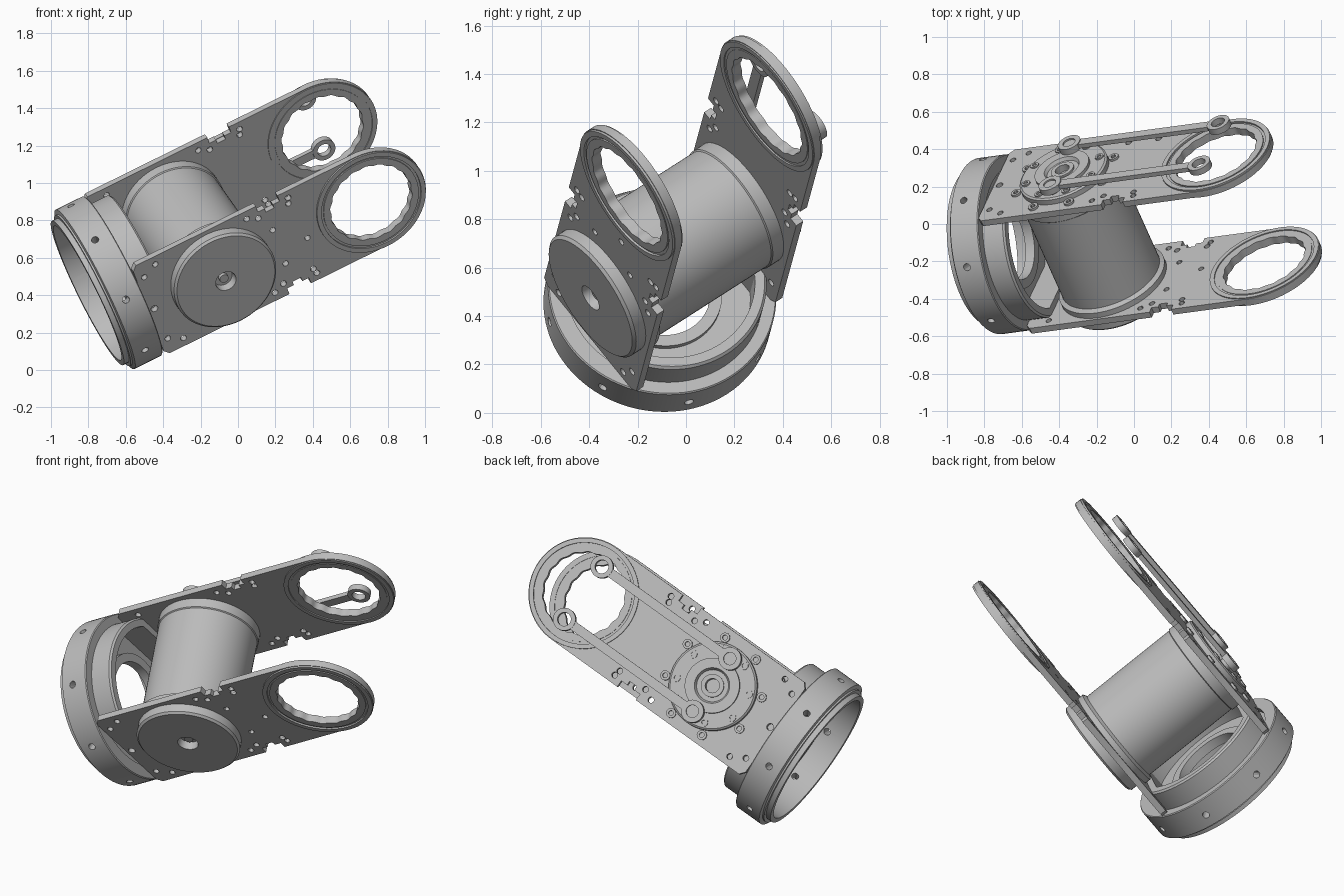
import bpy, bmesh
from math import sin, cos, pi, radians
from mathutils import Matrix, Vector

cube = bpy.data.objects.get("Cube")
if cube:
    bpy.data.objects.remove(cube)

# Tilted frame: X along the arm, Y along the motor axis, Z across the plates
u = Vector((.89, .12, .44)).normalized()
v = Vector((-.347, .788, .507))
v = (v - u * v.dot(u)).normalized()
w = u.cross(v)
FRAME = Matrix.Translation((.574, .063, 1.093)) @ Matrix((u, v, w)).transposed().to_4x4()
ALONG_U = Matrix.Rotation(radians(90), 4, 'Y')
ALONG_V = Matrix.Rotation(radians(-90), 4, 'X')
FLAT = Matrix.Rotation(radians(90), 4, 'X')

grey = bpy.data.materials.new("satin_grey")
grey.use_nodes = True
grey.diffuse_color = (.5, .5, .5, 1)
grey.node_tree.nodes["Principled BSDF"].inputs["Base Color"].default_value = (.5, .5, .5, 1)

MOTOR = -.905     # motor position along the arm
HALF = .315       # half width of a plate
GAP = .365        # plate offset from the middle
THICK = .036


def finish(ob, local):
    ob.data.materials.append(grey)
    ob.matrix_world = FRAME @ local
    bpy.ops.object.select_all(action='DESELECT')
    ob.select_set(True)
    bpy.context.view_layer.objects.active = ob
    if ob.type == 'CURVE':
        bpy.ops.object.convert(target='MESH')
    bpy.ops.object.shade_smooth_by_angle(angle=radians(30))
    return bpy.context.view_layer.objects.active


def lathe(name, profile, local, steps=64, clip=None):
    """Spin a closed (radius, height) profile, optionally trimmed flat on two sides."""
    bm = bmesh.new()
    vs = [bm.verts.new((r, 0, h)) for r, h in profile]
    es = [bm.edges.new((vs[i - 1], vs[i])) for i in range(len(vs))]
    bmesh.ops.spin(bm, geom=vs + es, axis=(0, 0, 1), cent=(0, 0, 0), angle=2 * pi,
                   steps=steps, use_merge=True)
    bmesh.ops.remove_doubles(bm, verts=bm.verts[:], dist=1e-5)
    for side in ((1, -1) if clip else ()):
        cut = bmesh.ops.bisect_plane(bm, geom=bm.verts[:] + bm.edges[:] + bm.faces[:],
                                     plane_co=(0, side * clip, 0), plane_no=(0, side, 0),
                                     clear_outer=True)
        edges = [e for e in cut["geom_cut"] if isinstance(e, bmesh.types.BMEdge)]
        bmesh.ops.edgenet_fill(bm, edges=edges)
    bmesh.ops.recalc_face_normals(bm, faces=bm.faces[:])
    me = bpy.data.meshes.new(name)
    bm.to_mesh(me)
    bm.free()
    ob = bpy.data.objects.new(name, me)
    bpy.context.collection.objects.link(ob)
    return finish(ob, local)


def tube(name, r_in, r_out, low, high, at=(0, 0), steps=48):
    """Ring along the motor axis, centred at (arm, across)."""
    local = Matrix.Translation((at[0], 0, at[1])) @ ALONG_V
    return lathe(name, [(r_in, low), (r_out, low), (r_out, high), (r_in, high)], local, steps)


def sheet(name, loops, offset, thick):
    """Flat part cut from an outline and hole loops."""
    cu = bpy.data.curves.new(name, 'CURVE')
    cu.dimensions = '2D'
    cu.fill_mode = 'BOTH'
    cu.extrude = thick / 2
    for pts in loops:
        sp = cu.splines.new('POLY')
        sp.points.add(len(pts) - 1)
        for p, (x, y) in zip(sp.points, pts):
            p.co = (x, y, 0, 1)
        sp.use_cyclic_u = True
    ob = bpy.data.objects.new(name, cu)
    bpy.context.collection.objects.link(ob)
    return finish(ob, Matrix.Translation((0, offset, 0)) @ FLAT)


def arc(cx, cy, r, start, end, n):
    return [(cx + r * cos(radians(start + (end - start) * i / n)),
             cy + r * sin(radians(start + (end - start) * i / n))) for i in range(n + 1)]


def circle(cx, cy, r, n=12):
    return arc(cx, cy, r, 0, 360, n)[:-1]


def block(x0, x1, half):
    return [(x0, -half), (x1, -half), (x1, half), (x0, half)]


# Side plates: rounded end, stepped notches in both long edges, screw holes
lower_edge = [(-1.335, -HALF + .03), (-1.31, -HALF), (-.59, -HALF), (-.59, -.275),
              (-.55, -.275), (-.55, -.25), (-.5, -.25), (-.5, -.275),
              (-.46, -.275), (-.46, -HALF)]
outline = lower_edge + arc(0, 0, HALF, -90, 90, 40) + [(x, -y) for x, y in reversed(lower_edge)]
hole_spots = [(-1.21, .265), (-1.29, .22), (-.41, .27), (-.42, .235), (-.6, .235), (-.66, .265)]
plate_holes = [circle(x, s * y, .017) for x, y in hole_spots for s in (1, -1)]
plate_holes.append(circle(-1.3, 0, .02))
front_holes = [circle(-.55, .12, .016), circle(-.55, -.12, .016), circle(-.39, -.03, .016)]
wavy = [((.232 + .0035 * cos(18 * a)) * cos(a), (.232 + .0035 * cos(18 * a)) * sin(a))
        for a in (2 * pi * i / 144 for i in range(144))]
for label, side, extra in (("front", -1, front_holes), ("rear", 1, [])):
    sheet(label + "_plate", [outline, circle(0, 0, .265, 64)] + plate_holes + extra,
          side * GAP, THICK)
    sheet(label + "_bearing", [circle(0, 0, .272, 64), wavy], side * (GAP + .002), .046)
    lo, hi = sorted((side * (GAP - .024), side * (GAP + .028)))
    tube(label + "_plate_rim", .285, .311, lo, hi, steps=64)
    sheet(label + "_collar_rail", [block(-1.37, -1.21, .22)], side * .328, .036)

# Motor body with end flanges
lathe("motor_body", [(0, -.35), (.302, -.35), (.302, -.315), (.28, -.30), (.28, .285),
                     (.286, .29), (.286, .35), (0, .35)],
      Matrix.Translation((MOTOR, 0, 0)) @ ALONG_V)

# Front cover disc with a socket in the middle
lathe("cover_disc", [(0, -.38), (.292, -.38), (.292, -.433), (.28, -.445), (.058, -.445),
                     (.052, -.40), (.025, -.40), (.025, -.42), (0, -.42)],
      Matrix.Translation((MOTOR + .01, 0, 0)) @ ALONG_V)

# Rear drive boss with hub and screws
lathe("drive_boss", [(0, .38), (.25, .38), (.25, .412), (.24, .42), (.155, .42), (.155, .438),
                     (.10, .438), (.09, .42), (.065, .42), (.065, .43), (.04, .43),
                     (.04, .39), (0, .39)],
      Matrix.Translation((MOTOR, 0, 0)) @ ALONG_V)
for i in range(8):
    a = 2 * pi * (i + .5) / 8
    tube("plate_screw", .014, .028, .38, .396, (MOTOR + .28 * cos(a), .28 * sin(a)), 12)
    tube("boss_screw", .012, .024, .41, .428, (MOTOR + .21 * cos(a), .21 * sin(a)), 12)

# Twin link rods with eyes at both ends
for label, z in (("lower", -.18), ("upper", .18)):
    bar = [(x, y + z) for x, y in block(MOTOR + .05, -.06, .026)]
    sheet(label + "_rod", [bar], .456, .026)
    tube(label + "_rod_far_eye", .038, .064, .438, .474, (-.01, z), 32)
    tube(label + "_rod_near_eye", .035, .064, .438, .474, (MOTOR, z), 32)
    tube(label + "_crank_pin", 0, .036, .40, .465, (MOTOR, z), 24)

# Base collar: stepped lip and band
collar = lathe("base_collar", [(.40, -1.55), (.43, -1.55), (.43, -1.52), (.45, -1.52),
                               (.45, -1.51), (.475, -1.505), (.475, -1.345), (.47, -1.34),
                               (.40, -1.34)], ALONG_U, 96)

# Radial screw holes through the band
bm = bmesh.new()
for i in range(8):
    spin = Matrix.Rotation(2 * pi * (i + .5) / 8, 4, 'Z')
    bmesh.ops.create_cone(bm, cap_ends=True, segments=12, radius1=.02, radius2=.02, depth=.2,
                          matrix=spin @ Matrix.Translation((.45, 0, -1.435)) @ ALONG_U)
me = bpy.data.meshes.new("hole_cutter")
bm.to_mesh(me)
bm.free()
cutter = bpy.data.objects.new("hole_cutter", me)
bpy.context.collection.objects.link(cutter)
cutter.matrix_world = FRAME @ ALONG_U
cutter.hide_render = True
mod = collar.modifiers.new("holes", 'BOOLEAN')
mod.operation = 'DIFFERENCE'
mod.solver = 'EXACT'
mod.object = cutter
bpy.context.view_layer.objects.active = collar
bpy.ops.object.modifier_apply(modifier=mod.name)
bpy.data.objects.remove(cutter)

# Collar floor with a raised opening, and the neck trimmed flat between the plates
lathe("collar_floor", [(.20, -1.40), (.42, -1.40), (.42, -1.37), (.25, -1.37),
                       (.25, -1.345), (.20, -1.345)], ALONG_U, 64)
lathe("collar_neck", [(.37, -1.38), (.42, -1.38), (.42, -1.22), (.41, -1.21),
                      (.37, -1.21)], ALONG_U, 96, clip=GAP - THICK / 2)
